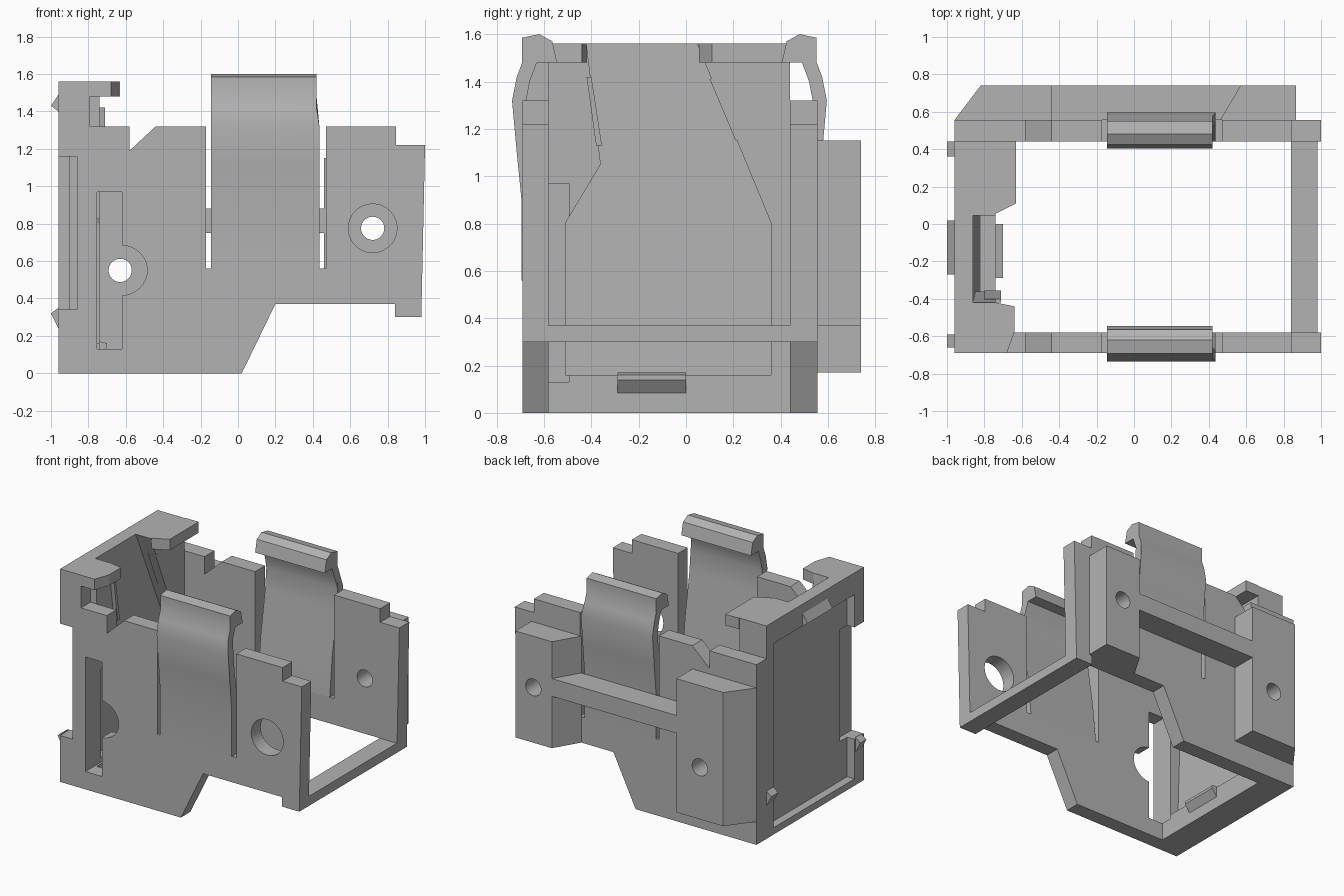
import bpy, bmesh, math
from mathutils import Vector

cube = bpy.data.objects.get("Cube")
if cube:
    bpy.data.objects.remove(cube)

grey = bpy.data.materials.new("plain grey")
grey.use_nodes = True
COL = (0.45, 0.45, 0.45, 1)
grey.diffuse_color = COL
grey.node_tree.nodes["Principled BSDF"].inputs["Base Color"].default_value = COL

MID_Y = -0.07          # mirror plane between the two long walls


def prism(name, pts, axis, a, b):
    """Extrude a 2D outline along an axis, from a to b."""
    place = {"x": lambda u, v, w: (w, u, v),
             "y": lambda u, v, w: (u, w, v),
             "z": lambda u, v, w: (u, v, w)}[axis]
    bm = bmesh.new()
    face = bm.faces.new([bm.verts.new(place(u, v, a)) for u, v in pts])
    ext = bmesh.ops.extrude_face_region(bm, geom=[face])
    move = Vector(place(0, 0, b - a))
    bmesh.ops.translate(bm, vec=move, verts=[g for g in ext["geom"] if isinstance(g, bmesh.types.BMVert)])
    bmesh.ops.recalc_face_normals(bm, faces=bm.faces)
    me = bpy.data.meshes.new(name)
    bm.to_mesh(me)
    bm.free()
    me.materials.append(grey)
    ob = bpy.data.objects.new(name, me)
    bpy.context.collection.objects.link(ob)
    return ob


def box(name, x, y, z):
    return prism(name, [(x[0], y[0]), (x[1], y[0]), (x[1], y[1]), (x[0], y[1])], "z", *z)


def disc(x, z, r, y):
    pts = [(x + r * math.cos(i * math.tau / 40), z + r * math.sin(i * math.tau / 40)) for i in range(40)]
    return prism("hole_cutter", pts, "y", *y)


def cut(ob, *cutters):
    """Subtract the cutters, bake the result and remove the cutters."""
    for c in cutters:
        c.hide_render = True
        m = ob.modifiers.new("cut", "BOOLEAN")
        m.operation, m.solver, m.object = "DIFFERENCE", "EXACT", c
    bpy.context.view_layer.update()
    baked = bpy.data.meshes.new_from_object(ob.evaluated_get(bpy.context.evaluated_depsgraph_get()))
    ob.modifiers.clear()
    ob.data = baked
    for c in cutters:
        bpy.data.objects.remove(c)


# long side walls, with a gap for the spring tab and a sloped notch
wall = [(-0.96, 0), (0.02, 0), (0.2, 0.37), (0.84, 0.37), (0.84, 0.3), (0.98, 0.3),
        (1, 1.22), (0.845, 1.22), (0.845, 1.32), (0.47, 1.32), (0.47, 0.56), (-0.17, 0.56),
        (-0.17, 1.32), (-0.44, 1.32), (-0.58, 1.19), (-0.58, 1.32), (-0.96, 1.32)]
front_wall = prism("front_wall", wall, "y", -0.69, -0.58)
back_wall = prism("back_wall", wall, "y", 0.44, 0.555)

# blocks behind the back wall, joined by a bar
end_block = prism("back_block_right", [(-0.96, 0.555), (-0.82, 0.74), (-0.44, 0.74), (-0.44, 0.555)],
                  "z", 0.17, 1.15)
far_block = prism("back_block_left", [(0.46, 0.555), (0.57, 0.74), (0.865, 0.74), (0.865, 0.555)],
                  "z", 0.37, 1.15)
prism("back_bar", [(-0.44, 0.555), (-0.44, 0.74), (0.57, 0.74), (0.46, 0.555)], "z", 0.75, 0.88)

# screw holes and the slot with its round widening
for ob, x, z in ((end_block, -0.63, 0.55), (far_block, 0.72, 0.775)):
    cut(ob, disc(x, z, 0.062, (0.3, 0.9)))
cut(back_wall, disc(-0.63, 0.55, 0.062, (0.3, 0.9)), disc(0.72, 0.775, 0.062, (0.3, 0.9)))


def slot():
    return box("slot_cutter", (-0.755, -0.62), (-0.8, -0.495), (0.13, 0.97))


def corner_notch():
    return box("notch_cutter", (-1.1, -0.86), (-0.8, -0.5), (0.34, 1.16))


half = [(-0.63 + 0.145 * math.sin(i * math.pi / 20), 0.55 - 0.135 * math.cos(i * math.pi / 20))
        for i in range(21)]
cut(front_wall, slot(), prism("round_cutter", half, "y", -0.8, -0.5),
    disc(0.72, 0.775, 0.13, (-0.8, -0.5)), corner_notch())

# end wall with a tapering pocket inside and a recessed panel outside
end_wall = box("end_wall", (-0.96, -0.74), (-0.58, 0.44), (0, 1.56))
pocket = prism("pocket_cutter", [(-0.51, 0.16), (0.36, 0.16), (0.36, 0.8), (0.03, 1.6), (-0.425, 1.6),
                                 (-0.36, 1.05), (-0.51, 0.8)], "x", -0.82, -0.6)
for v in pocket.data.vertices:
    if v.co.x < -0.7:
        v.co.x -= 0.03 * (v.co.z - 0.16)
cut(end_wall, pocket, box("panel_cutter", (-1.1, -0.9), (-0.59, 0.36), (0.05, 1.4)),
    slot(), corner_notch())

# raised corner post and the two overhanging arms
box("corner_post", (-0.96, -0.79), (-0.69, -0.58), (1.32, 1.56))
prism("front_arm", [(-0.79, -0.69), (-0.68, -0.69), (-0.64, -0.58), (-0.64, -0.44), (-0.74, -0.42),
                    (-0.74, -0.58), (-0.79, -0.58)], "z", 1.48, 1.56)
prism("back_arm", [(-0.74, 0.055), (-0.63, 0.11), (-0.63, 0.445), (-0.74, 0.445)], "z", 1.48, 1.56)

# cross bar at the open end
box("cross_bar", (0.84, 0.98), (-0.58, 0.44), (0.3, 0.37))

# spring tabs with hooked tops, mirrored front to back
tab = [(0.44, 0.56), (0.555, 0.56), (0.555, 0.9), (0.575, 1.1), (0.595, 1.32), (0.575, 1.42),
       (0.552, 1.48), (0.552, 1.585), (0.48, 1.6), (0.425, 1.57), (0.405, 1.48), (0.49, 1.48),
       (0.52, 1.4), (0.535, 1.32), (0.52, 1.16), (0.47, 0.85)]
for name, side in (("back_tab", 1), ("front_tab", -1)):
    pts = [(MID_Y + side * (y - MID_Y), z) for y, z in tab]
    t = prism(name, pts, "x", -0.145, 0.435)
    for v in t.data.vertices:
        if v.co.z > 1.35 and v.co.x > 0:
            v.co.x = 0.42
    bpy.ops.object.select_all(action="DESELECT")
    t.select_set(True)
    bpy.context.view_layer.objects.active = t
    bpy.ops.object.shade_smooth_by_angle(angle=math.radians(25))

# small outer hooks on the end wall
prism("upper_hook", [(-0.96, 1.4), (-1, 1.43), (-0.99, 1.445), (-0.96, 1.49)], "y", -0.27, 0.02)
for name, y in (("lower_hook_front", (-0.66, -0.59)), ("lower_hook_back", (0.36, 0.44))):
    prism(name, [(-0.96, 0.24), (-1, 0.32), (-0.96, 0.35)], "y", *y)

# inner catch and the two slanted ribs beside the pocket
prism("inner_catch", [(-0.74, 0.085), (-0.7, 0.14), (-0.7, 0.16), (-0.74, 0.17)], "y", -0.29, 0)
prism("front_rib", [(-0.40, 1.42), (-0.42, 1.42), (-0.38, 1.13), (-0.355, 1.13)], "x", -0.80, -0.71)
prism("back_rib", [(0.10, 1.41), (0.12, 1.42), (0.23, 1.16), (0.21, 1.15)], "x", -0.80, -0.735)
